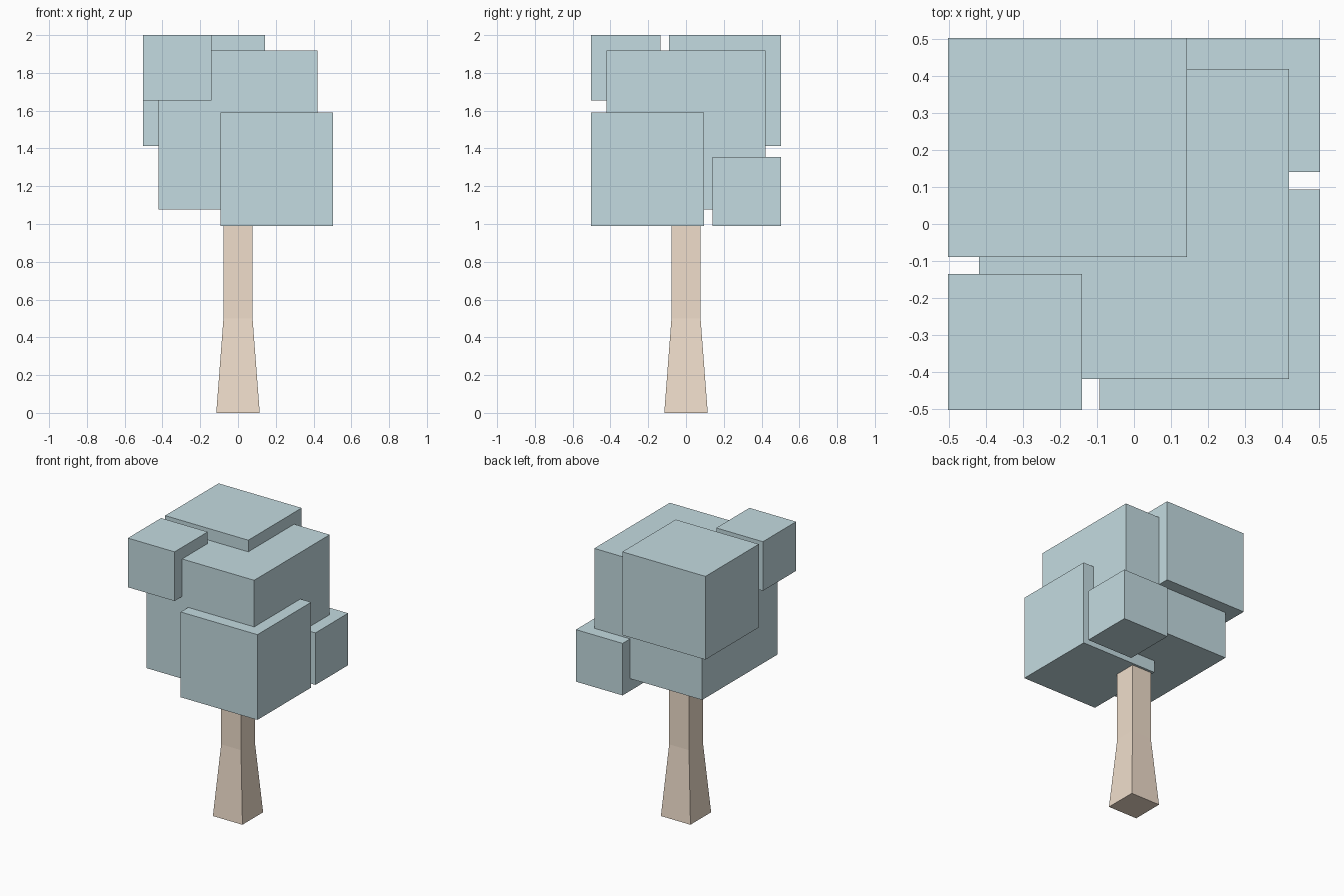
import bpy, bmesh

if "Cube" in bpy.data.objects:
    bpy.data.objects.remove(bpy.data.objects["Cube"])


def material(name, color):
    mat = bpy.data.materials.new(name)
    mat.diffuse_color = color
    mat.use_nodes = True
    mat.node_tree.nodes["Principled BSDF"].inputs["Base Color"].default_value = mat.diffuse_color
    return mat


def add_object(name, bm, mat):
    bmesh.ops.recalc_face_normals(bm, faces=bm.faces)
    mesh = bpy.data.meshes.new(name)
    bm.to_mesh(mesh)
    bm.free()
    mesh.materials.append(mat)
    obj = bpy.data.objects.new(name, mesh)
    bpy.context.collection.objects.link(obj)
    return obj


def box(name, xs, ys, zs, mat):
    """Box spanning the given (min, max) ranges."""
    bm = bmesh.new()
    bmesh.ops.create_cube(bm, size=1)
    for v in bm.verts:
        v.co = [r[0] if c < 0 else r[1] for c, r in zip(v.co, (xs, ys, zs))]
    return add_object(name, bm, mat)


def square_loft(name, profile, mat):
    """Stack of square rings given as (half width, height), capped at both ends."""
    bm = bmesh.new()
    corners = ((-1, -1), (1, -1), (1, 1), (-1, 1))
    rings = [[bm.verts.new((x * h, y * h, z)) for x, y in corners] for h, z in profile]
    for low, high in zip(rings, rings[1:]):
        for i in range(4):
            j = (i + 1) % 4
            bm.faces.new((low[i], low[j], high[j], high[i]))
    bm.faces.new(rings[0][::-1])
    bm.faces.new(rings[-1])
    return add_object(name, bm, mat)


bark = material("bark", (0.87, 0.73, 0.60, 1))
leaf = material("leaf", (0.55, 0.71, 0.75, 1))

# Trunk: flared foot, straight upper half, ending inside the foliage
square_loft("trunk", [(0.115, 0), (0.077, 0.5), (0.077, 1.08)], bark)

# Foliage: a central block with overlapping blocks on its corners
E = 0.504
box("foliage_core", (-0.42, 0.42), (-0.42, 0.42), (1.076, 1.918), leaf)
box("foliage_front_right", (-0.093, E), (-E, 0.094), (0.99, 1.59), leaf)
box("foliage_back_left", (-E, 0.143), (-0.09, E), (1.414, 2.0), leaf)
box("foliage_front_left_small", (-E, -0.141), (-E, -0.135), (1.654, 2.0), leaf)
box("foliage_back_right_small", (0.141, E), (0.141, E), (0.99, 1.356), leaf)
